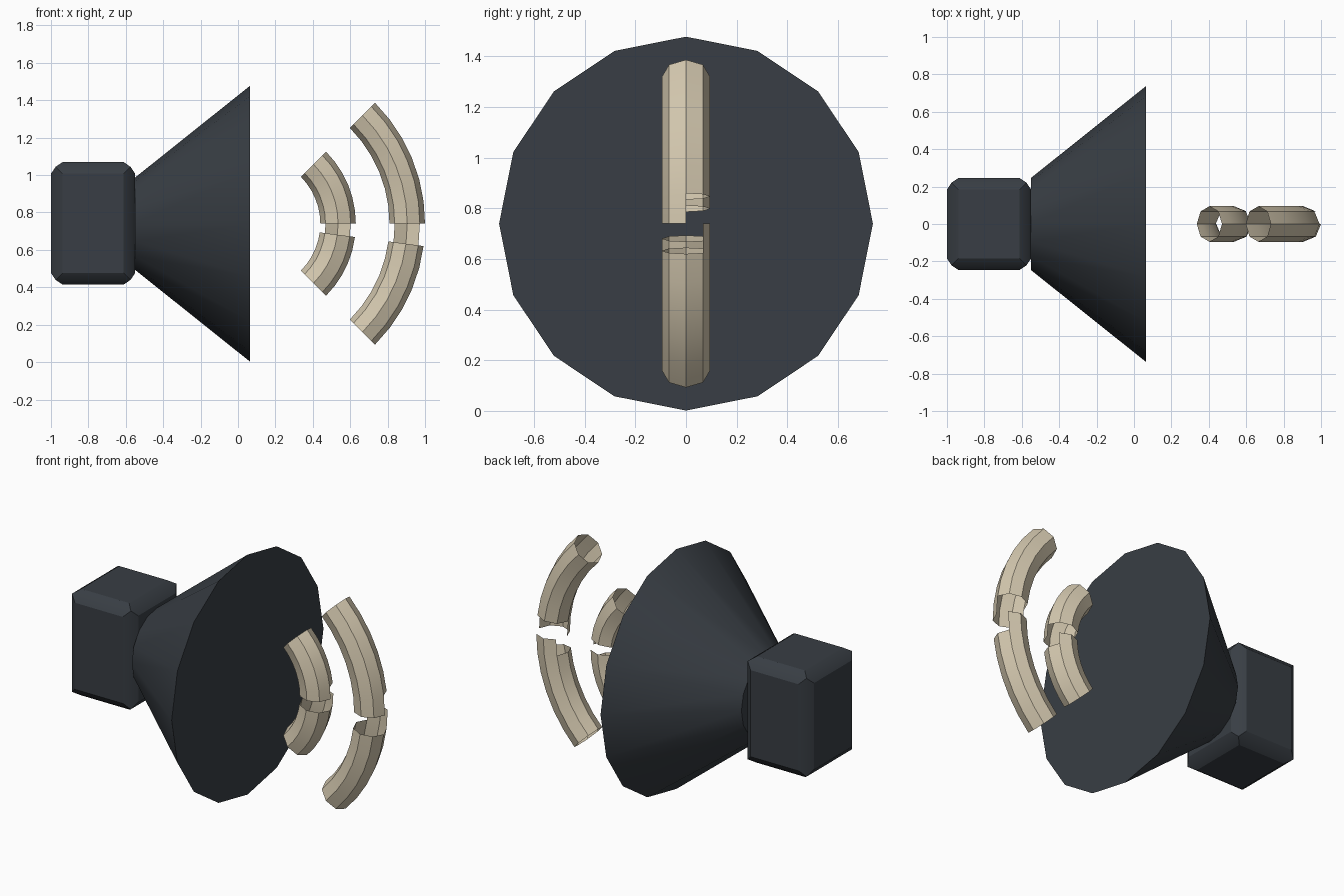
import bpy, bmesh, math
from mathutils import Matrix, Vector

if "Cube" in bpy.data.objects:
    bpy.data.objects.remove(bpy.data.objects["Cube"])

ZC = 0.74  # height of the speaker axis


def material(name, rgb):
    m = bpy.data.materials.new(name)
    m.diffuse_color = (*rgb, 1)
    m.use_nodes = True
    m.node_tree.nodes["Principled BSDF"].inputs["Base Color"].default_value = m.diffuse_color
    return m


DARK = material("dark_slate", (0.040, 0.048, 0.058))
TAN = material("warm_cream", (0.66, 0.58, 0.43))


def finish(bm, name, mat):
    me = bpy.data.meshes.new(name)
    bm.to_mesh(me)
    bm.free()
    ob = bpy.data.objects.new(name, me)
    bpy.context.collection.objects.link(ob)
    me.materials.append(mat)
    bpy.ops.object.select_all(action='DESELECT')
    ob.select_set(True)
    bpy.context.view_layer.objects.active = ob
    bpy.ops.object.shade_smooth_by_angle(angle=math.radians(30))
    return ob


# Magnet box: every side is inset and pushed outward a little
bm = bmesh.new()
bmesh.ops.create_cube(bm, size=1, matrix=Matrix.Translation((-0.775, 0, ZC + 0.002))
                      @ Matrix.Diagonal((0.40, 0.442, 0.605, 1)))
bmesh.ops.recalc_face_normals(bm, faces=bm.faces)
bmesh.ops.inset_individual(bm, faces=bm.faces[:], thickness=0.052, depth=0.025)
finish(bm, "speaker_box", DARK)

# Horn: a 16-sided truncated cone opening towards +x
bm = bmesh.new()
bmesh.ops.create_cone(bm, cap_ends=True, segments=16, radius1=0.247, radius2=0.738, depth=0.615,
                      matrix=Matrix.Translation((-0.2425, 0, ZC)) @ Matrix.Rotation(math.pi / 2, 4, 'Y'))
finish(bm, "speaker_horn", DARK)


# Sound waves: open octagonal tubes swept along a quarter circle, broken in the middle
def wave(name, major, tube=0.095, sides=8, half=6):
    bm = bmesh.new()
    step = math.radians(7.5)
    rings = []
    for i in range(-half, half + 1):
        a, ring = i * step, []
        for j in range(sides):
            t = j * math.tau / sides
            r = major + tube * math.cos(t)
            ring.append(bm.verts.new(Vector((0.085 + r * math.cos(a), tube * math.sin(t),
                                             ZC + r * math.sin(a)))))
        rings.append(ring)
    for k in range(2 * half):
        for j in range(sides):
            # just above the middle only the front half remains,
            # just below it only the two rearmost strips
            if k == half and j < 4:
                continue
            if k == half - 1 and j not in (1, 2):
                continue
            n = (j + 1) % sides
            bm.faces.new((rings[k][j], rings[k][n], rings[k + 1][n], rings[k + 1][j]))
    bm.normal_update()
    # make the faces look away from the tube centre line
    for f in bm.faces:
        c = f.calc_center_median()
        d = Vector((c.x - 0.085, 0, c.z - ZC)).normalized() * major
        if f.normal.dot(c - Vector((0.085, 0, ZC)) - d) < 0:
            f.normal_flip()
    finish(bm, name, TAN)


wave("small_sound_wave", 0.45)
wave("large_sound_wave", 0.82)
